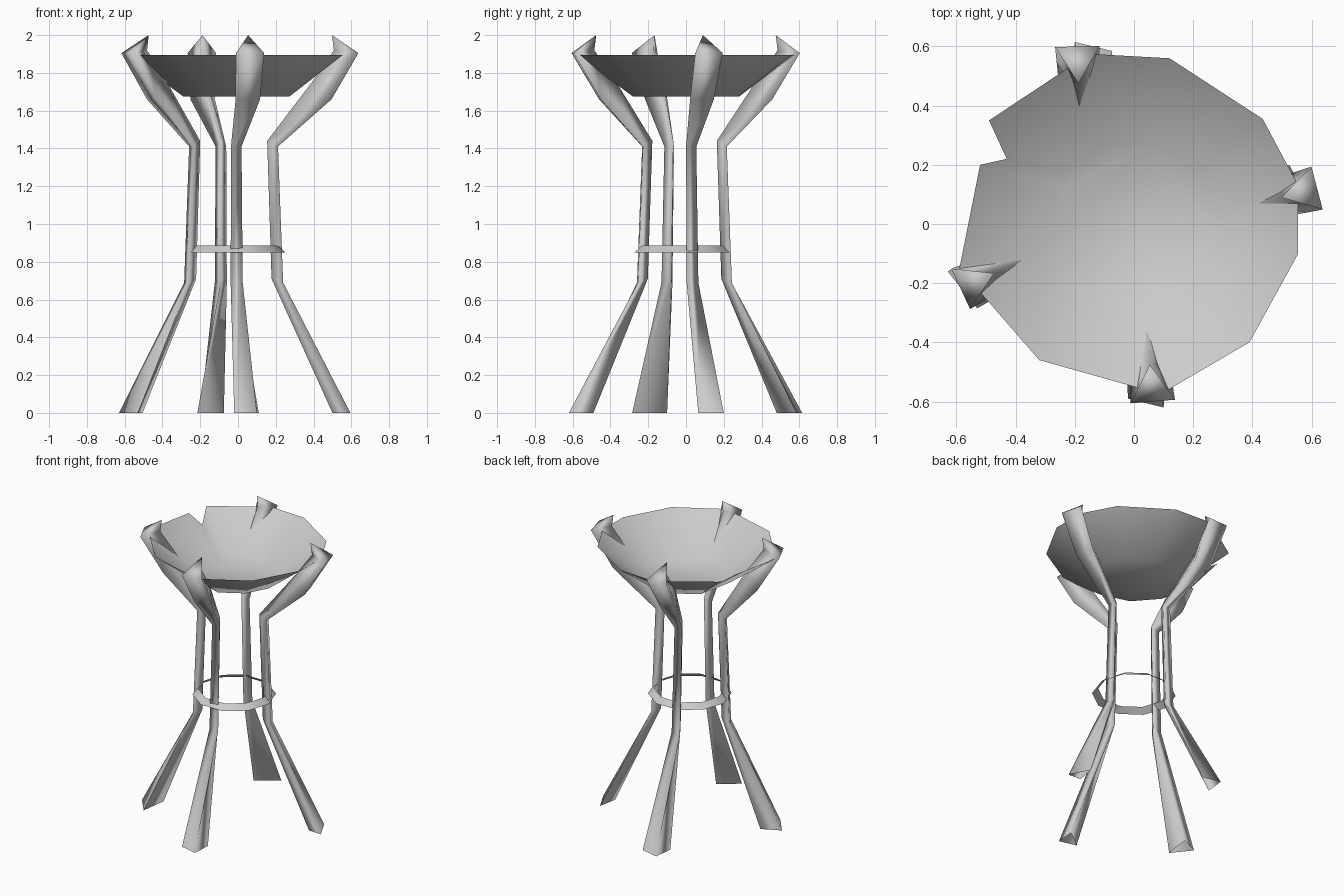
import bpy, bmesh, math
from mathutils import Vector

if "Cube" in bpy.data.objects:
    bpy.data.objects.remove(bpy.data.objects["Cube"], do_unlink=True)

iron = bpy.data.materials.new("grey iron")
iron.use_nodes = True
GREY = (0.6, 0.6, 0.6, 1)
iron.diffuse_color = GREY
iron.node_tree.nodes["Principled BSDF"].inputs["Base Color"].default_value = GREY


def finish(name, bm, angle):
    bmesh.ops.recalc_face_normals(bm, faces=bm.faces)
    mesh = bpy.data.meshes.new(name)
    bm.to_mesh(mesh)
    bm.free()
    mesh.materials.append(iron)
    obj = bpy.data.objects.new(name, mesh)
    bpy.context.collection.objects.link(obj)
    bpy.ops.object.select_all(action="DESELECT")
    obj.select_set(True)
    bpy.context.view_layer.objects.active = obj
    bpy.ops.object.shade_smooth_by_angle(angle=math.radians(angle))


def bridge(bm, a, b):
    n = len(a)
    for i in range(n):
        j = (i + 1) % n
        bm.faces.new((a[i], a[j], b[j], b[i]))


# Bowl: uneven hammered rim over a smaller flat floor, with one broken notch
rim = [(.435, .355), (.12, .56), (-.15, .575), (-.49, .35), (-.43, .22), (-.52, .20),
       (-.59, -.15), (-.32, -.46), (.09, -.575), (.39, -.40), (.555, -.10), (.555, .13)]
NOTCH = 4
bm = bmesh.new()
top = [bm.verts.new((x, y, 1.83 if i == NOTCH else 1.895)) for i, (x, y) in enumerate(rim)]
floor = []
for i, (x, y) in enumerate(rim):
    k = .57 if i == NOTCH else .49
    floor.append(bm.verts.new((x * k, y * k, 1.675)))
bridge(bm, floor, top)
bm.faces.new(floor)
finish("bowl", bm, 60)

# Brace: open sloping band round the legs
bm = bmesh.new()
SIDES = 10
hoops = []
for r, z in ((.265, .85), (.225, .885)):
    hoops.append([bm.verts.new((-.015 + r * math.cos(math.tau * i / SIDES),
                                -.02 + r * math.sin(math.tau * i / SIDES), z))
                  for i in range(SIDES)])
bridge(bm, *hoops)
finish("brace_ring", bm, 30)


def leg(name, foot, waist, head, out):
    """Three-sided tapering leg; foot lists its inner, first and second outer corner."""
    waist, head, out = (Vector((*p, 0)) for p in (waist, head, out))
    out.normalize()
    side = Vector((-out.y, out.x, 0))
    up = Vector((0, 0, 1))
    # Sections: centre, outer reach, inner reach, half width, outer and inner height
    sections = [(waist + out * .012, .025, .03, .032, .69, .71),
                (waist - out * .015, .025, .027, .028, 1.41, 1.44),
                (head - out * .14, .04, .035, .065, 1.66, 1.77),
                (head, .045, .07, .075, 1.905, 1.92)]
    bm = bmesh.new()
    # The foot stays open like a hollow tube
    previous = [bm.verts.new((*p, 0)) for p in foot]
    for c, outer, inner, half, z_out, z_in in sections:
        ring = [bm.verts.new(p) for p in (
            c - out * inner + up * z_in,
            c + out * outer - side * half + up * z_out,
            c + out * outer + side * half + up * z_out)]
        bridge(bm, previous, ring)
        previous = ring
    # Claw tip hooked in over the rim
    tip = bm.verts.new(head - out * .08 + up * 2)
    for i in range(3):
        bm.faces.new((previous[i], previous[(i + 1) % 3], tip))
    finish(name, bm, 130)


leg("front_leg", [(.11, -.49), (-.02, -.59), (.1, -.62)], (-.01, -.22), (.06, -.555), (.08, -1))
leg("left_leg", [(.5, .07), (.595, .065), (.525, .2)], (.195, .025), (.575, .11), (.95, .25))
leg("back_leg", [(-.215, .48), (-.075, .585), (-.2, .615)], (-.09, .205), (-.19, .555), (-.03, 1))
leg("right_leg", [(-.505, -.1), (-.63, -.16), (-.53, -.285)], (-.238, -.085), (-.545, -.2), (-.9, -.42))
